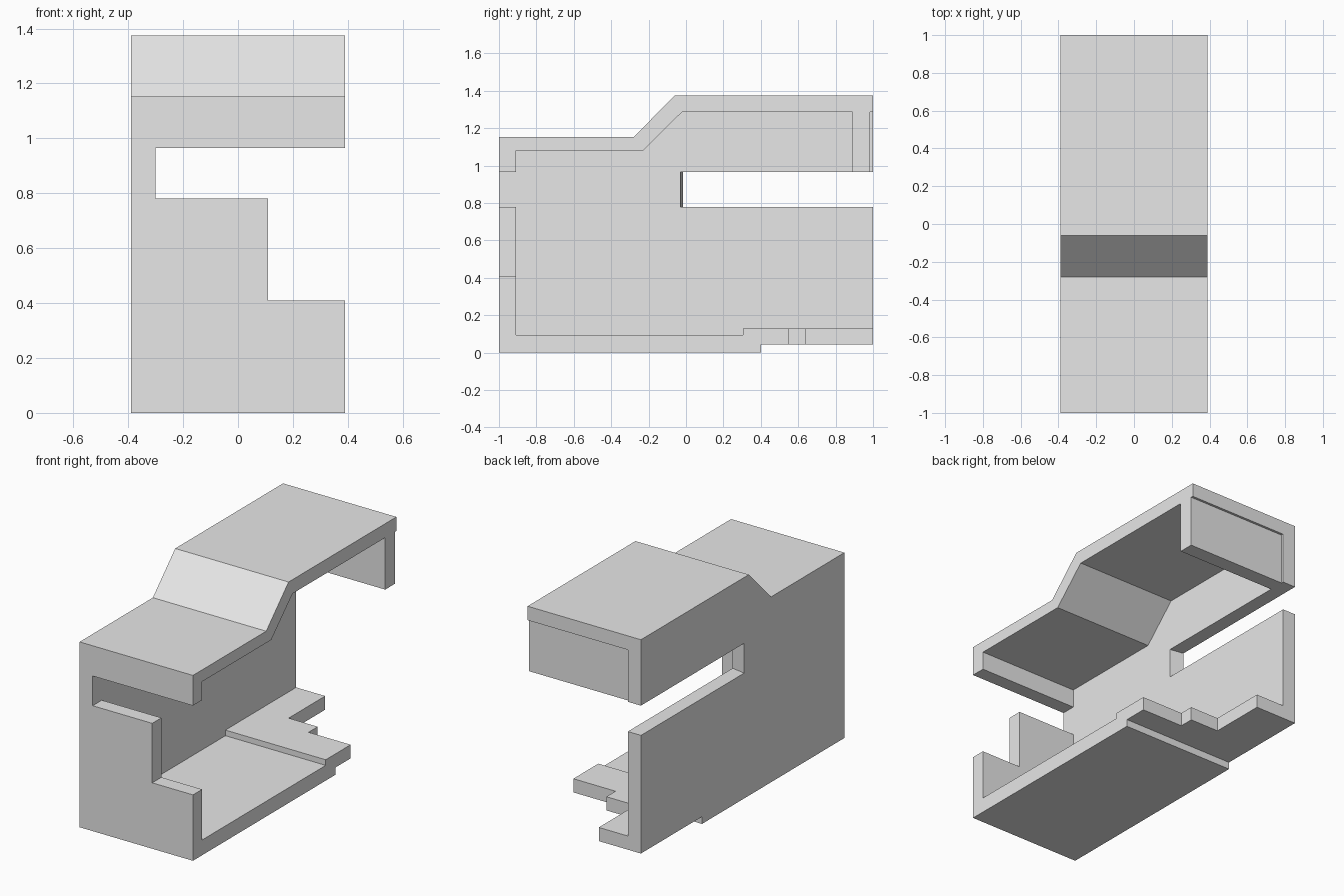
import bpy
import bmesh

cube = bpy.data.objects.get("Cube")
if cube:
    bpy.data.objects.remove(cube, do_unlink=True)

grey = bpy.data.materials.new("light_grey")
grey.use_nodes = True
grey.diffuse_color = (0.8, 0.8, 0.8, 1)
grey.node_tree.nodes["Principled BSDF"].inputs["Base Color"].default_value = (0.8, 0.8, 0.8, 1)

# Shared dimensions
LEFT, RIGHT, WALL = 0.39, -0.39, -0.30
FRONT, FRONT_IN, BACK = -1.0, -0.91, 1.0
SLOT_LOW, SLOT_HIGH = 0.78, 0.965
STEP, STEP_Z = 0.40, 0.045


def prism(name, axis, start, end, profile, end_profile=None):
    """Solid between two matching profiles, placed along one axis."""
    bm = bmesh.new()

    def ring(points, level):
        verts = []
        for a, b in points:
            co = [a, b]
            co.insert(axis, level)
            verts.append(bm.verts.new(co))
        return verts

    first = ring(profile, start)
    last = ring(end_profile or profile, end)
    bm.faces.new(first)
    bm.faces.new(last)
    for i in range(len(first)):
        bm.faces.new((first[i - 1], first[i], last[i], last[i - 1]))
    bmesh.ops.recalc_face_normals(bm, faces=bm.faces)
    mesh = bpy.data.meshes.new(name)
    bm.to_mesh(mesh)
    bm.free()
    mesh.materials.append(grey)
    obj = bpy.data.objects.new(name, mesh)
    bpy.context.collection.objects.link(obj)
    return obj


# Side wall with a long slot whose closed end is slightly slanted
def wall_profile(slot_end):
    return [(FRONT, 0), (STEP, 0), (STEP, STEP_Z), (BACK, STEP_Z),
            (BACK, SLOT_LOW), (slot_end, SLOT_LOW),
            (slot_end, SLOT_HIGH), (BACK, SLOT_HIGH),
            (BACK, 1.375), (-0.06, 1.375), (-0.28, 1.153), (FRONT, 1.153)]


prism("side_wall", 0, RIGHT, WALL, wall_profile(-0.015), wall_profile(-0.03))

# Stepped roof with a lip folded down at the front
prism("roof", 0, WALL, LEFT,
      [(FRONT, SLOT_HIGH), (FRONT_IN, SLOT_HIGH), (FRONT_IN, 1.08),
       (-0.23, 1.08), (-0.02, 1.288), (BACK, 1.288), (BACK, 1.375),
       (-0.06, 1.375), (-0.28, 1.153), (FRONT, 1.153)])

# Rear panel, set in slightly below the roof edge
prism("rear_panel", 1, 0.89, 0.985,
      [(WALL, SLOT_HIGH), (LEFT, SLOT_HIGH), (LEFT, 1.288), (WALL, 1.288)])

# Front wall with a cut corner
prism("front_wall", 1, FRONT, FRONT_IN,
      [(WALL, 0), (LEFT, 0), (LEFT, 0.41), (0.11, 0.41),
       (0.11, SLOT_LOW), (WALL, SLOT_LOW)])

# Floor with a raised rear edge
prism("front_floor", 0, WALL, LEFT,
      [(FRONT_IN, 0), (STEP, 0), (STEP, 0.13), (0.305, 0.13),
       (0.305, 0.095), (FRONT_IN, 0.095)])

# Rear floor narrowing in steps toward the back
prism("rear_floor", 2, STEP_Z, 0.13,
      [(WALL, STEP), (LEFT, STEP), (LEFT, 0.55), (0.10, 0.55),
       (0.10, 0.64), (-0.10, 0.64), (-0.10, BACK), (WALL, BACK)])
